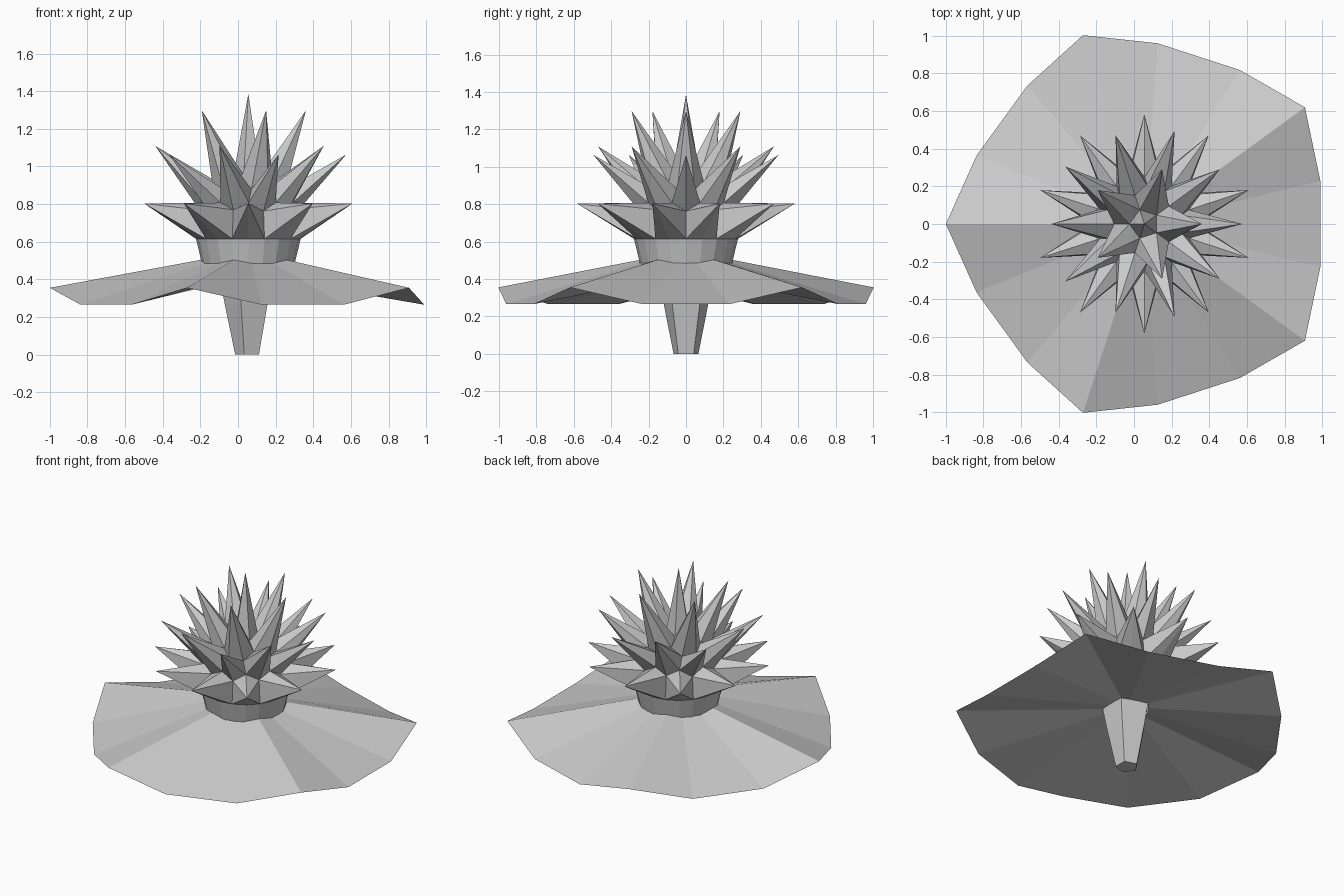
import bpy, bmesh
from math import sin, cos, radians
from mathutils import Vector

if "Cube" in bpy.data.objects:
    bpy.data.objects.remove(bpy.data.objects["Cube"])

CX = 0.055  # axis of the plant, offset from the origin


def finish(bm, name):
    bmesh.ops.recalc_face_normals(bm, faces=bm.faces)
    me = bpy.data.meshes.new(name)
    bm.to_mesh(me)
    bm.free()
    ob = bpy.data.objects.new(name, me)
    bpy.context.collection.objects.link(ob)
    return ob


def polar(r, deg, z):
    a = radians(deg)
    return (CX + r * cos(a), r * sin(a), z)


def loft(name, rings, cap_first=False, cap_last=False):
    bm = bmesh.new()
    loops = [[bm.verts.new(p) for p in ring] for ring in rings]
    n = len(loops[0])
    for a, b in zip(loops, loops[1:]):
        for i in range(n):
            j = (i + 1) % n
            bm.faces.new((a[i], a[j], b[j], b[i]))
    if cap_first:
        bm.faces.new(loops[0])
    if cap_last:
        bm.faces.new(loops[-1])
    return finish(bm, name)


def ngon(n, r, z, start):
    return [polar(r, start + 360 * i / n, z) for i in range(n)]


# Stem: tapered pentagon
loft("stem", [ngon(5, 0.07, 0, 36), ngon(5, 0.126, 0.27, 36), ngon(5, 0.152, 0.41, 36)],
     cap_first=True)


# Skirt leaf: five raised corners with two drooping points between each pair
def skirt_ring(r_hi, z_hi, r_lo, z_lo):
    ring = []
    for k in range(5):
        a = 36 + 72 * k
        ring += [polar(r_lo, a - 22.2, z_lo), polar(r_hi, a, z_hi), polar(r_lo, a + 22.2, z_lo)]
    return ring


# thin solid: underside meets the stem, upper side meets the cup
loft("skirt_leaf", [skirt_ring(0.15, 0.405, 0.13, 0.405),
                    skirt_ring(1.055, 0.355, 0.963, 0.265),
                    skirt_ring(0.255, 0.503, 0.25, 0.485)])

# Cup under the spikes
CUP_R, CUP_Z = 0.278, 0.615
loft("cup", [ngon(20, 0.245, 0.478, 0), ngon(20, CUP_R, CUP_Z, 0)])

# Spiky head: one spike per icosphere vertex, valleys at the face centres
TIP_C, TIP_R = Vector((CX, 0, 0.803)), 0.582
BODY_C, BODY_R = Vector((CX, 0, 0.725)), 0.265


def valley_point(face):
    d = face.calc_center_median().normalized()
    if d.z > 0:
        return BODY_C + Vector((d.x * 0.265, d.y * 0.265, d.z * 0.24))
    flat = Vector((d.x, d.y, 0)).normalized() * CUP_R  # lowest row sits on the cup rim
    return Vector((CX, 0, CUP_Z)) + flat


ico = bmesh.new()
bmesh.ops.create_icosphere(ico, subdivisions=2, radius=1)
ico.normal_update()
bm = bmesh.new()
valley = {f: bm.verts.new(valley_point(f)) for f in ico.faces}
for v in ico.verts:
    if v.co.z < -0.01:
        continue
    tip = bm.verts.new(TIP_C + TIP_R * v.co.normalized())
    for e in v.link_edges:
        f, g = e.link_faces
        bm.faces.new((tip, valley[f], valley[g]))
bmesh.ops.delete(bm, geom=[v for v in bm.verts if not v.link_faces], context='VERTS')
ico.free()
finish(bm, "spiky_head")
